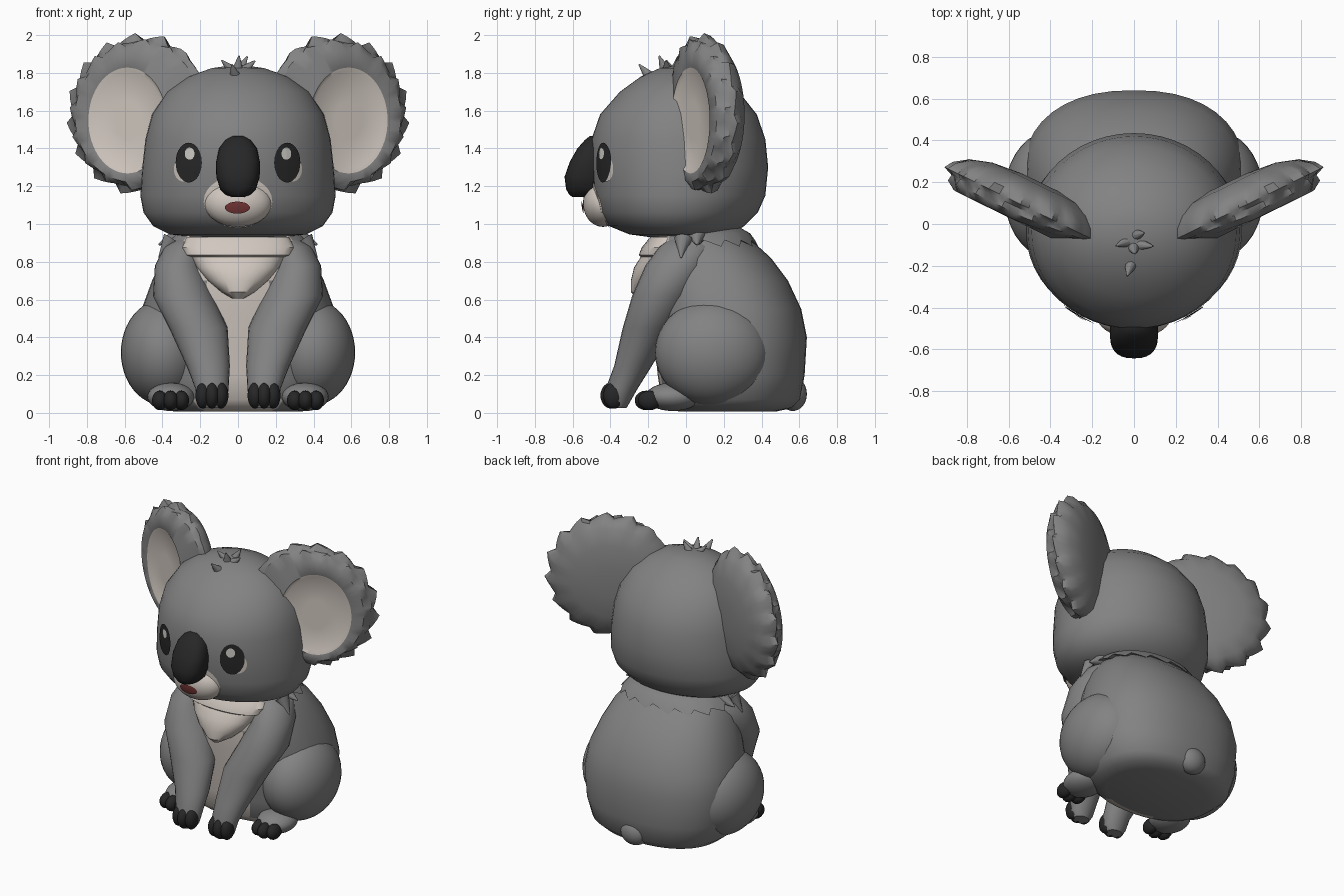
import bpy, bmesh, math
from mathutils import Vector, Matrix
from mathutils.bvhtree import BVHTree

if "Cube" in bpy.data.objects:
    bpy.data.objects.remove(bpy.data.objects["Cube"])


def material(name, rgb):
    m = bpy.data.materials.new(name)
    m.diffuse_color = (*rgb, 1)
    m.use_nodes = True
    m.node_tree.nodes["Principled BSDF"].inputs["Base Color"].default_value = m.diffuse_color
    return m


GREY = material("grey fur", (0.225, 0.225, 0.225))
CREAM = material("cream fur", (0.63, 0.57, 0.52))
DARK = material("dark skin", (0.02, 0.02, 0.02))
RED = material("mouth red", (0.17, 0.035, 0.035))
SHINE = material("eye shine", (0.62, 0.60, 0.56))


def finish(name, bm, mats, angle=50, fix=True):
    if fix:
        bmesh.ops.recalc_face_normals(bm, faces=bm.faces[:])
    me = bpy.data.meshes.new(name)
    bm.to_mesh(me)
    bm.free()
    for m in mats:
        me.materials.append(m)
    me.shade_smooth()
    me.set_sharp_from_angle(angle=math.radians(angle))
    ob = bpy.data.objects.new(name, me)
    bpy.context.collection.objects.link(ob)
    return ob


def skin(name, rings, mats, rule=None, angle=50):
    """Bridge closed rings of points, cap both ends; rule(ring, centre) picks the colour."""
    bm = bmesh.new()
    vs = [[bm.verts.new(p) for p in r] for r in rings]
    n = len(vs[0])
    for i in range(len(vs) - 1):
        for k in range(n):
            j = (k + 1) % n
            f = bm.faces.new((vs[i][k], vs[i][j], vs[i + 1][j], vs[i + 1][k]))
            if rule:
                f.material_index = rule(i, f.calc_center_median())
    bm.faces.new(vs[0])
    f = bm.faces.new(vs[-1])
    if rule:
        f.material_index = rule(len(vs), f.calc_center_median())
    return finish(name, bm, mats, angle)


def oval(z, cx, cy, rx, ry, n=40, e=2.2):
    pts = []
    for k in range(n):
        t = 2 * math.pi * k / n
        c, s = math.cos(t), math.sin(t)
        pts.append((cx + rx * math.copysign(abs(c) ** (2 / e), c),
                    cy + ry * math.copysign(abs(s) ** (2 / e), s), z))
    return pts


def stack(secs, n=40, e=2.2):
    """Sections given as (z, half width, front y, back y)."""
    return [oval(z, 0, (f + b) / 2, r, (b - f) / 2, n, e) for z, r, f, b in secs]


def blobs(name, items, mat, seg=24):
    """Joined ellipsoids given as (centre, radii)."""
    bm = bmesh.new()
    for loc, rad in items:
        mx = Matrix.Translation(loc) @ Matrix.Diagonal((*rad, 1))
        bmesh.ops.create_uvsphere(bm, u_segments=seg, v_segments=seg * 2 // 3, radius=1, matrix=mx)
    return finish(name, bm, [mat])


def tufts(name, items, radius, length):
    """Pointed fur locks given as (centre, direction)."""
    bm = bmesh.new()
    for loc, d in items:
        rot = Vector(d).to_track_quat('Z', 'Y').to_matrix().to_4x4()
        bmesh.ops.create_cone(bm, cap_ends=True, segments=10, radius1=radius, radius2=0.004,
                              depth=length, matrix=Matrix.Translation(loc) @ rot)
    return finish(name, bm, [GREY])


def decal(name, cx, cz, rx, rz, target, mat, lift):
    """Oval plate laid on the front of another part."""
    me = target.data
    tree = BVHTree.FromPolygons([v.co for v in me.vertices], [p.vertices[:] for p in me.polygons])

    def on(x, z):
        hit = tree.ray_cast(Vector((x, -2, z)), Vector((0, 1, 0)))
        return hit[0] + hit[1] * lift if hit[0] else Vector((x, -0.4, z))
    bm = bmesh.new()
    n, m = 28, 5
    mid = bm.verts.new(on(cx, cz))
    prev = None
    for i in range(1, m + 1):
        ring = [bm.verts.new(on(cx + rx * i / m * math.cos(2 * math.pi * k / n),
                                cz + rz * i / m * math.sin(2 * math.pi * k / n))) for k in range(n)]
        for k in range(n):
            j = (k + 1) % n
            bm.faces.new((prev[k], ring[k], ring[j], prev[j]) if prev else (mid, ring[k], ring[j]))
        prev = ring
    return finish(name, bm, [mat], 80, False)


# Head
head = skin("head", stack([
    (0.925, 0.20, -0.15, 0.15), (0.945, 0.36, -0.30, 0.24), (0.99, 0.45, -0.41, 0.31),
    (1.06, 0.50, -0.465, 0.38), (1.15, 0.517, -0.49, 0.42), (1.30, 0.507, -0.502, 0.435),
    (1.45, 0.49, -0.50, 0.42), (1.58, 0.455, -0.455, 0.375), (1.70, 0.375, -0.35, 0.28),
    (1.78, 0.265, -0.24, 0.18), (1.825, 0.14, -0.14, 0.08), (1.838, 0.05, -0.07, 0.02)],
    48, 2.0), [GREY])

# Muzzle, nose and mouth
muzzle = blobs("muzzle", [((0, -0.44, 1.11), (0.178, 0.105, 0.125))], CREAM, 36)
decal("muzzle_patch", 0, 1.12, 0.18, 0.135, head, CREAM, 0.007)
decal("mouth", -0.003, 1.088, 0.064, 0.03, muzzle, RED, 0.008)
skin("nose", stack([
    (1.142, 0.03, -0.60, -0.45), (1.155, 0.065, -0.618, -0.44), (1.185, 0.095, -0.635, -0.43),
    (1.25, 0.115, -0.643, -0.42), (1.33, 0.116, -0.615, -0.42), (1.40, 0.10, -0.575, -0.42),
    (1.445, 0.068, -0.535, -0.42), (1.467, 0.03, -0.507, -0.43)], 28, 2.5), [DARK])

# Body with pale belly
skin("body", stack([
    (0.008, 0.34, -0.04, 0.48), (0.025, 0.42, -0.09, 0.56), (0.07, 0.475, -0.13, 0.605),
    (0.20, 0.515, -0.15, 0.628),
    (0.40, 0.53, -0.17, 0.64), (0.55, 0.51, -0.19, 0.61), (0.70, 0.455, -0.20, 0.54),
    (0.82, 0.40, -0.20, 0.45), (0.92, 0.33, -0.18, 0.34), (0.98, 0.24, -0.12, 0.24)], 40, 2.3),
    [GREY, CREAM], lambda i, c: int(abs(c.x) < 0.2 and c.y < 0 and i < 20))
blobs("tail", [((0, 0.565, 0.10), (0.10, 0.075, 0.09))], GREY)

# Pale chest fur: tapering bib under a collar band
skin("chest_bib", stack([
    (0.605, 0.03, -0.26, -0.10), (0.64, 0.09, -0.292, -0.05), (0.70, 0.16, -0.292, -0.05),
    (0.77, 0.22, -0.275, 0), (0.825, 0.25, -0.24, 0), (0.835, 0.285, -0.25, 0),
    (0.875, 0.30, -0.235, 0), (0.93, 0.27, -0.19, 0)], 32, 2.2), [CREAM], None, 35)

# Ragged neck ruff
N = 64
saw = [(k % 4) / 3 for k in range(N)]
ruff = [oval(0.985, 0, 0.08, 0.26, 0.20, N), oval(0.95, 0, 0.085, 0.33, 0.255, N),
        oval(0.915, 0, 0.09, 0.365, 0.275, N), oval(0.92, 0, 0.09, 0.28, 0.20, N)]
ruff[2] = [(x * (1 + 0.07 * s), 0.09 + (y - 0.09) * (1 + 0.07 * s), z - 0.035 * s)
           for (x, y, z), s in zip(ruff[2], saw)]
skin("neck_ruff", ruff, [GREY, CREAM],
     lambda i, c: int(abs(c.x) < 0.27 and c.y < -0.03), 40)

# Tuft on top of the head
tufts("head_tuft", [((0, -0.12, 1.835), (0.1, -0.4, 1)), ((-0.045, -0.09, 1.825), (-0.6, -0.2, 0.6)),
                    ((0.045, -0.10, 1.825), (0.7, -0.1, 0.6)), ((-0.02, -0.21, 1.80), (-0.2, -0.6, 0.7)),
                    ((0.02, -0.05, 1.835), (0.4, 0.1, 0.7))], 0.042, 0.12)

# Ear rings: (shift out, shift up, half width, half height, forward, tooth size, tooth phase)
EAR = [(0, 0, 0.10, 0.10, -0.125, 0, 0), (0, 0, 0.25, 0.25, -0.11, 0, 0),
       (0, 0, 0.36, 0.36, -0.075, 0, 0), (0, 0, 0.415, 0.41, -0.03, 0.07, 0),
       (0, 0, 0.435, 0.42, 0.01, 0.10, 0), (0, 0, 0.40, 0.39, 0.03, 0.02, 2),
       (0, 0, 0.395, 0.39, 0.06, 0.09, 2), (0.03, -0.01, 0.33, 0.345, 0.09, 0, 0),
       (0.05, -0.03, 0.23, 0.28, 0.092, 0, 0), (0.05, -0.03, 0.21, 0.26, 0.08, 0, 0),
       (0.05, -0.03, 0.08, 0.10, 0.08, 0, 0)]
A = math.radians(26)


def ear_ring(side, du, dv, ru, rv, w, amp, ph):
    pts = []
    for k in range(N):
        t = 2 * math.pi * k / N
        c = math.cos(t)
        a = amp * (0.3 if c < -0.5 else 1)
        g = 1 + a * (saw[(k + ph) % N] - 0.65)
        inner = max(0, -c)
        u = du + ru * g * c * (1 - 0.13 * inner * (ru > 0.3))
        v = dv + rv * g * math.sin(t)
        d = w - (0.035 * inner if w > 0.05 and ru > 0.3 else 0)
        pts.append((side * (0.5 + u * math.cos(A) + d * math.sin(A)),
                    0.085 + u * math.sin(A) - d * math.cos(A), 1.578 + v))
    return pts


# Upper arm to paw sections: (z, x, y, half width, half depth)
ARM = [(0.025, 0.137, -0.36, 0.055, 0.045), (0.06, 0.137, -0.36, 0.08, 0.065),
       (0.13, 0.138, -0.34, 0.088, 0.085), (0.25, 0.158, -0.28, 0.115, 0.10),
       (0.45, 0.21, -0.20, 0.155, 0.135), (0.62, 0.29, -0.125, 0.16, 0.16),
       (0.78, 0.315, -0.05, 0.125, 0.165), (0.88, 0.29, 0.0, 0.10, 0.14),
       (0.94, 0.25, 0.02, 0.05, 0.08)]

for side, tag in ((-1, "left"), (1, "right")):
    # Ears
    skin(tag + "_ear", [ear_ring(side, *r) for r in EAR], [GREY, CREAM],
         lambda i, c: int(i >= 8), 40)
    # Eyes
    decal(tag + "_eye_corner", side * 0.287, 1.29, 0.05, 0.065, head, CREAM, 0.004)
    decal(tag + "_eye", side * 0.257, 1.325, 0.068, 0.105, head, DARK, 0.008)
    decal(tag + "_eye_shine", side * 0.25, 1.372, 0.025, 0.032, head, SHINE, 0.013)
    # Arms, shoulder locks and front claws
    skin(tag + "_arm", [oval(z, side * x, y, rx, ry, 24, 2) for z, x, y, rx, ry in ARM], [GREY])
    tufts(tag + "_shoulder_tuft", [((side * 0.385, -0.02, 0.87), (side * 0.55, -0.1, -0.8)),
                                   ((side * 0.365, 0.06, 0.915), (side * 0.9, 0, -0.4))], 0.05, 0.12)
    blobs(tag + "_front_claws", [((side * (0.138 + d), -0.395 + abs(d) * 0.3, 0.092),
                                  (0.04, 0.058, 0.07)) for d in (-0.048, 0, 0.048)], DARK, 14)
    # Thighs, feet and hind claws
    blobs(tag + "_thigh", [((side * 0.395, 0.14, 0.32), (0.225, 0.305, 0.28))], GREY, 36)
    blobs(tag + "_foot", [((side * 0.355, -0.07, 0.085), (0.125, 0.145, 0.075))], GREY)
    blobs(tag + "_hind_claws", [((side * (0.357 + d), -0.21 + abs(d) * 0.3, 0.066),
                                 (0.041, 0.062, 0.052)) for d in (-0.058, 0, 0.058)], DARK, 14)
